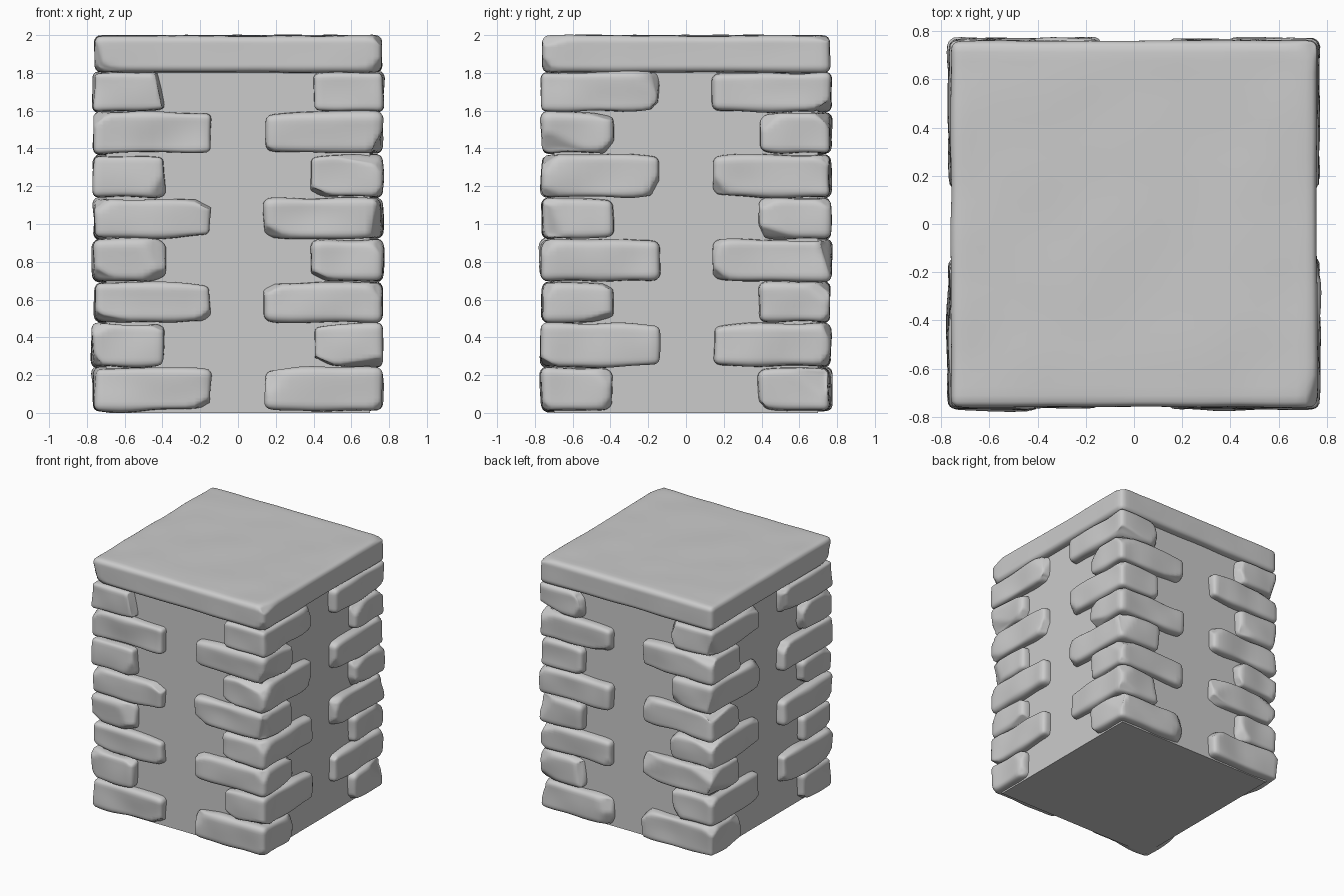
import bpy, bmesh, math, random
from mathutils import Vector, noise

if "Cube" in bpy.data.objects:
    bpy.data.objects.remove(bpy.data.objects["Cube"])

random.seed(7)


def worn_block(name, lo, hi, radius, cuts, chips, rough, taper=(0, 0)):
    """Rounded stone block with planar chips and gently uneven faces.
    taper = (x side, y side) of the exposed ends that get slightly thinner."""
    lo, hi = Vector(lo), Vector(hi)
    mid, half = (lo + hi) / 2, (hi - lo) / 2
    bm = bmesh.new()
    bmesh.ops.create_cube(bm, size=2)
    bmesh.ops.subdivide_edges(bm, edges=bm.edges[:], cuts=cuts, use_grid_fill=True)

    # chipped corners: planes that shave a little off random edges and corners
    planes = []
    for _ in range(chips):
        s = Vector([random.choice((-1, 1)) for _ in range(3)])
        w = Vector([random.uniform(0.15, 1) for _ in range(3)])
        n = Vector([a * b for a, b in zip(s, w)]).normalized()
        corner = Vector([a * b for a, b in zip(s, half)])
        planes.append((n, corner.dot(n) - random.uniform(0.035, 0.06)))

    pinch = random.uniform(0.04, 0.14)
    offset = Vector([random.uniform(-50, 50) for _ in range(3)])
    for v in bm.verts:
        # crowd the grid towards the edges, then round them
        p = Vector([math.sin(c * math.pi / 2) * h for c, h in zip(v.co, half)])
        q = Vector([max(-h + radius, min(h - radius, c)) for c, h in zip(p, half)])
        d = (p - q).normalized()
        p = q + d * radius
        for n, dist in planes:
            over = p.dot(n) - dist
            if over > 0:
                p -= n * over
        # exposed ends lose a little height
        end = max(taper[0] * p.x / half.x, taper[1] * p.y / half.y, 0)
        p.z *= 1 - pinch * end ** 3
        p += d * (noise.noise(p * 4 + offset) - 0.2) * rough
        v.co = p + mid
    bmesh.ops.recalc_face_normals(bm, faces=bm.faces[:])
    mesh = bpy.data.meshes.new(name)
    bm.to_mesh(mesh)
    bm.free()
    for poly in mesh.polygons:
        poly.use_smooth = True
    obj = bpy.data.objects.new(name, mesh)
    bpy.context.collection.objects.link(obj)
    return obj


# plain recessed core
bpy.ops.mesh.primitive_cube_add(size=1, location=(0, 0, 0.925))
core = bpy.context.object
core.name = "pillar_core"
core.scale = (1.4, 1.4, 1.85)

# cap slab
worn_block("cap_slab", (-0.762, -0.762, 1.80), (0.762, 0.762, 2.0), 0.04, 25, 7, 0.006)

# corner stones: long side alternates between x and y on every course
courses = [0.008, 0.242, 0.475, 0.695, 0.92, 1.14, 1.37, 1.592, 1.806]
for row, (z0, z1) in enumerate(zip(courses, courses[1:])):
    for sx in (-1, 1):
        for sy in (-1, 1):
            long_in, short_in = 0.14, 0.385 + random.uniform(-0.005, 0.012)
            ix, iy = (long_in, short_in) if row % 2 == 0 else (short_in, long_in)
            out = 0.768 + random.uniform(-0.006, 0.004)
            xs = sorted((sx * ix, sx * out))
            ys = sorted((sy * iy, sy * out))
            worn_block("corner_stone", (xs[0], ys[0], z0), (xs[1], ys[1], z1),
                       random.uniform(0.032, 0.045), 15, 6, 0.018, (-sx, -sy))
